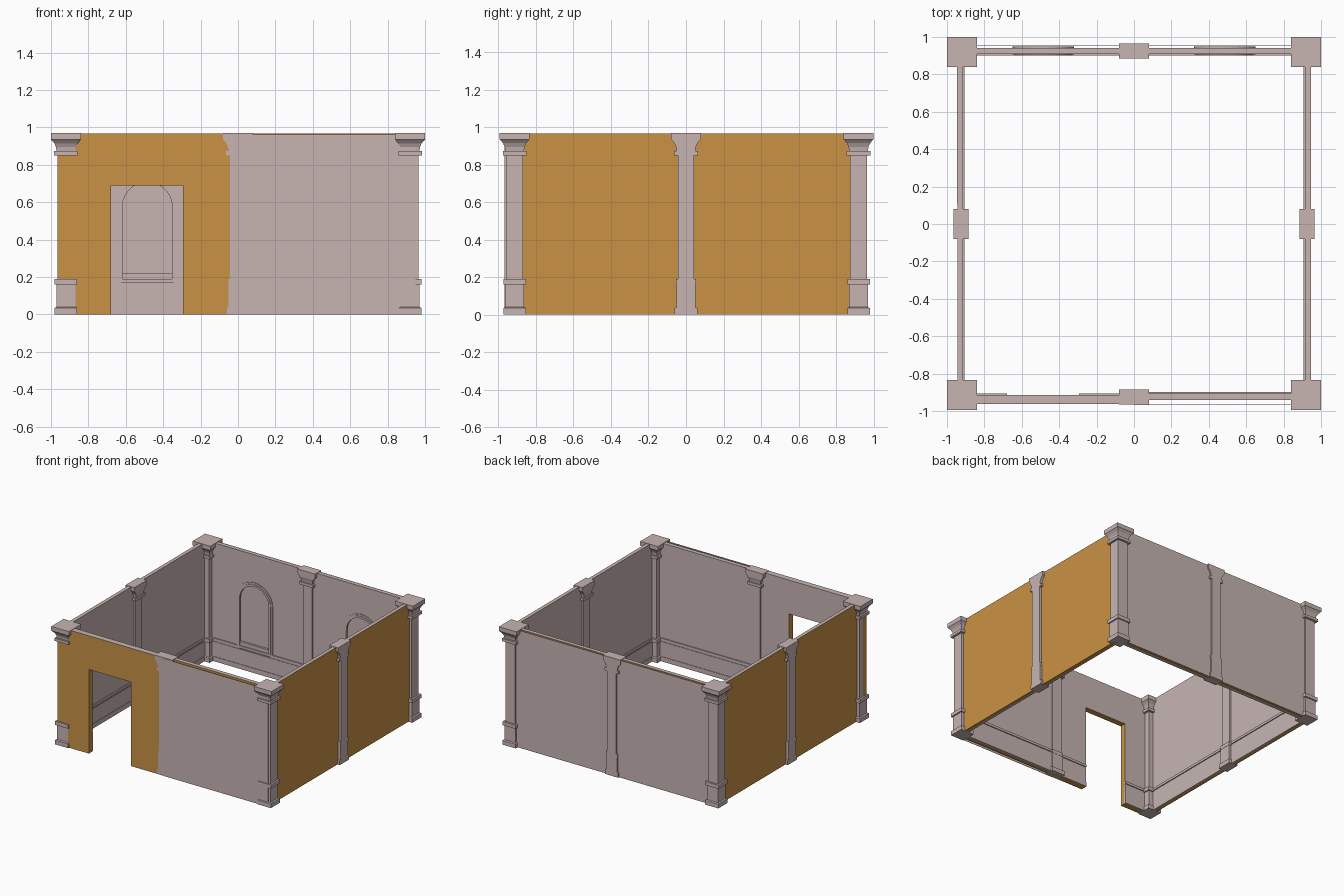
import bpy, bmesh
from math import pi, cos, sin
from mathutils import Matrix

cube = bpy.data.objects.get("Cube")
if cube:
    bpy.data.objects.remove(cube, do_unlink=True)


def material(name, color):
    m = bpy.data.materials.new(name)
    m.use_nodes = True
    m.diffuse_color = color
    m.node_tree.nodes["Principled BSDF"].inputs["Base Color"].default_value = color
    return m


STONE = material("pale stone", (0.57, 0.46, 0.45, 1))
OCHRE = material("ochre", (0.59, 0.29, 0.06, 1))
TOP = 0.967


def finish(name, bm, turn=0, ochre=False):
    """Colour outward faces by direction, then turn the part to its side of the room."""
    bmesh.ops.recalc_face_normals(bm, faces=bm.faces)
    for f in bm.faces:
        f.normal_update()
        if ochre and f.normal.y < 0.5 and f.normal.z < 0.5:
            f.material_index = 1
    bm.transform(Matrix.Rotation(turn * pi / 2, 4, "Z"))
    mesh = bpy.data.meshes.new(name)
    bm.to_mesh(mesh)
    bm.free()
    mesh.materials.append(STONE)
    mesh.materials.append(OCHRE)
    obj = bpy.data.objects.new(name, mesh)
    bpy.context.collection.objects.link(obj)
    return obj


def slab(name, outline, inner, outer, turn=0, ochre=False):
    """Extrude an upright outline between two distances from the room's middle."""
    bm = bmesh.new()
    face = bm.faces.new([bm.verts.new((u, -inner, z)) for u, z in outline])
    ext = bmesh.ops.extrude_face_region(bm, geom=[face])["geom"]
    moved = [v for v in ext if isinstance(v, bmesh.types.BMVert)]
    bmesh.ops.translate(bm, verts=moved, vec=(0, inner - outer, 0))
    return finish(name, bm, turn, ochre)


def rect(u0, u1, z0, z1):
    return [(u0, z0), (u1, z0), (u1, z1), (u0, z1)]


def arch(c, w, z0, spring=0.575, n=14):
    curve = [(c - w * cos(pi * i / n), spring + w * sin(pi * i / n)) for i in range(n + 1)]
    return [(c - w, z0)] + curve + [(c + w, z0)]


# Moulded pillar profile: height, half width
PROFILE = [(0, .06), (.035, .06), (.04, .05), (.16, .05), (.16, .06), (.19, .06),
           (.19, .045), (.85, .045), (.85, .063), (.873, .063), (.873, .05),
           (.895, .053), (.915, .062), (.93, .075), (.935, .08), (.97, .08)]
# Wall pillars have a plainer plinth
MID_PROFILE = [(z, {.05: .05, .045: .042}.get(h, h)) for z, h in PROFILE]
MID_PROFILE = [(z, .052 if .15 < z < .2 and h == .06 else h) for z, h in MID_PROFILE]


def loft(name, sections, turn=0):
    """Stack rectangles given as z, x0, x1, y0, y1."""
    bm = bmesh.new()
    rings = [[bm.verts.new((x, y, z)) for x, y in ((a, c), (b, c), (b, d), (a, d))]
             for z, a, b, c, d in sections]
    for low, high in zip(rings, rings[1:]):
        for i in range(4):
            j = (i + 1) % 4
            bm.faces.new((low[i], low[j], high[j], high[i]))
    bm.faces.new(rings[0][::-1])
    bm.faces.new(rings[-1])
    return finish(name, bm, turn)


# Corner pillars
for side, cx in (("left", .92), ("right", -.92)):
    for end, cy in (("front", -.914), ("back", .92)):
        loft(f"{end}_{side}_corner_pillar",
             [(z, cx - h, cx + h, cy - h, cy + h) for z, h in PROFILE])

# Half pillars in the middle of each side, flat on the outside
for turn, side in enumerate(("front", "left", "back", "right")):
    loft(f"{side}_middle_pillar",
         [(z, -h, h, -.965, -.965 + min(.08, h + .022)) for z, h in MID_PROFILE], turn)


def baseboard(name, u0, u1, inner, turn):
    slab(name + "_baseboard_foot", rect(u0, u1, 0, .038), inner - .008, inner + .01, turn)
    slab(name + "_baseboard", rect(u0, u1, .038, .16), inner - .004, inner + .01, turn)
    slab(name + "_baseboard_rail", rect(u0, u1, .17, .19), inner - .008, inner + .01, turn)


# Side walls
for turn, side in ((1, "left"), (3, "right")):
    slab(side + "_wall", rect(-.89, .89, 0, TOP), .915, .945, turn, True)
    baseboard(side, -.88, .88, .915, turn)

# Front wall with the doorway, and the plain half with its outer facing
door = [(-.966, 0), (-.68, 0), (-.68, .69), (-.295, .69), (-.295, 0), (0, 0), (0, TOP), (-.966, TOP)]
slab("front_doorway_wall", door, .915, .9635, 0, True)
baseboard("doorway_outer", -.88, -.68, .915, 0)
baseboard("doorway_inner", -.295, 0, .915, 0)
slab("front_plain_wall", rect(0, .9, 0, TOP), .907, .942, 0, True)
slab("front_outer_facing", rect(0, .95, 0, .963), .964, .967)
baseboard("front_plain", 0, .88, .907, 0)

# Back wall: backing, outer facing, and two inner layers open around arched niches
slab("back_wall", rect(-.89, .89, 0, TOP), .928, .942, 2, True)
slab("back_outer_facing", rect(-.874, .874, 0, .963), .951, .954, 2)
baseboard("back", -.88, .88, .91, 2)
for side, s in (("right", 1), ("left", -1)):
    c = s * .485
    near, far = sorted((0, s * .89))
    opening = arch(c, .14, 0)
    slab(f"back_{side}_niche_wall",
         [(near, 0)] + opening + [(far, 0), (far, TOP), (near, TOP)], .91, .928, 2)
    slab(f"back_{side}_niche_sill", rect(c - .14, c + .14, 0, .22), .911, .928, 2)
    slab(f"back_{side}_niche_trim",
         arch(c, .165, .19) + arch(c, .14, .19)[::-1], .905, .95, 2)
    slab(f"back_{side}_niche_bead",
         arch(c, .15, .19) + arch(c, .133, .19)[::-1], .901, .915, 2)
